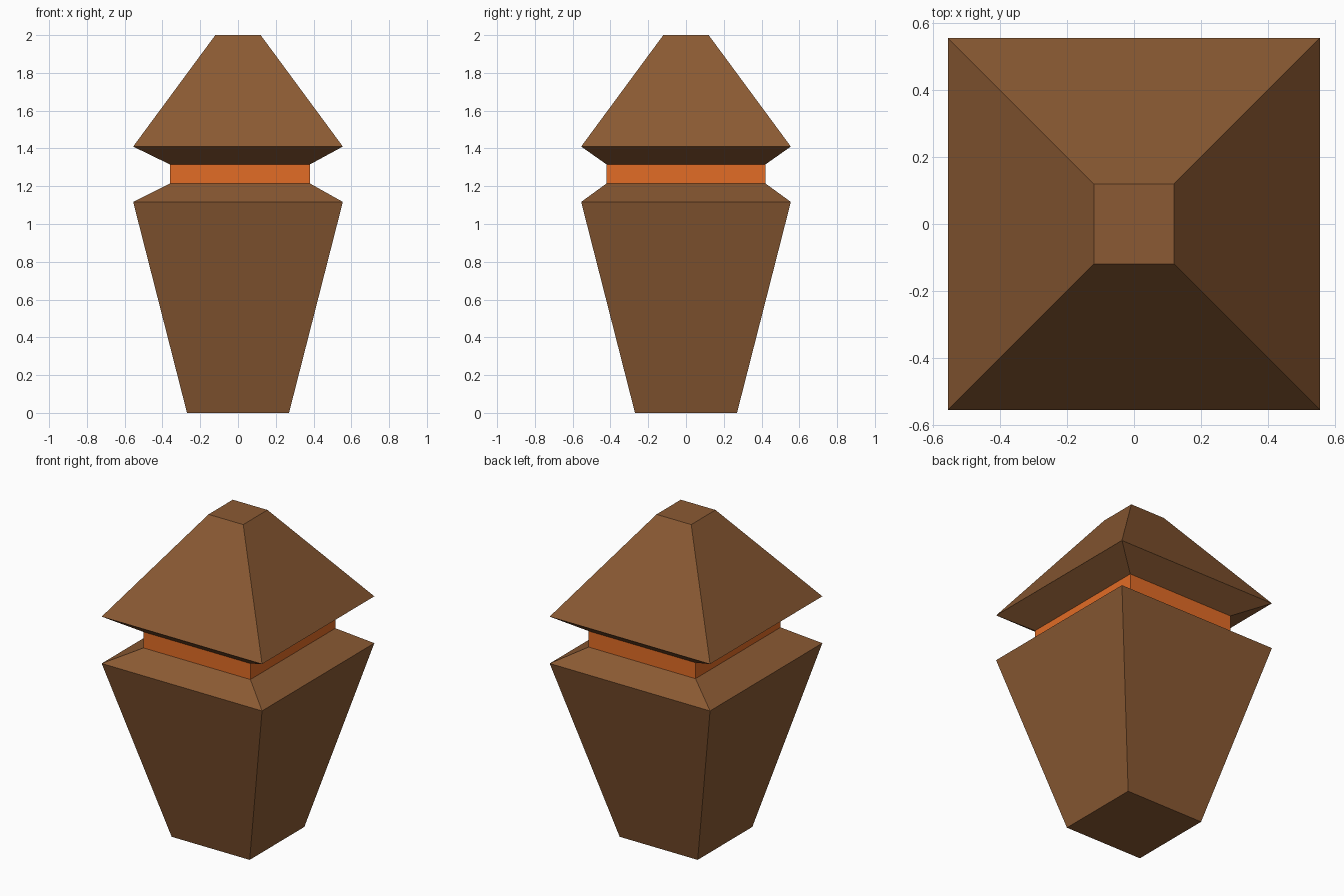
import bpy, bmesh

if "Cube" in bpy.data.objects:
    bpy.data.objects.remove(bpy.data.objects["Cube"])


def material(name, color):
    m = bpy.data.materials.new(name)
    m.diffuse_color = (*color, 1)
    m.use_nodes = True
    m.node_tree.nodes["Principled BSDF"].inputs["Base Color"].default_value = m.diffuse_color
    return m


def loft(name, rings, mat, cap_bottom=False, cap_top=False):
    """Skin rectangular rings given as (x_min, x_max, y_half, z)."""
    bm = bmesh.new()
    loops = [[bm.verts.new(p) for p in ((a, -y, z), (b, -y, z), (b, y, z), (a, y, z))]
             for a, b, y, z in rings]
    for low, high in zip(loops, loops[1:]):
        for i in range(4):
            j = (i + 1) % 4
            bm.faces.new((low[i], low[j], high[j], high[i]))
    if cap_bottom:
        bm.faces.new(loops[0][::-1])
    if cap_top:
        bm.faces.new(loops[-1])
    mesh = bpy.data.meshes.new(name)
    bm.to_mesh(mesh)
    bm.free()
    mesh.materials.append(mat)
    obj = bpy.data.objects.new(name, mesh)
    bpy.context.collection.objects.link(obj)


def square(half, z):
    return (-half, half, half, z)


wood = material("brown_wood", (0.258, 0.102, 0.033))
orange = material("orange_band", (0.76, 0.15, 0.019))

# The neck is slightly off centre in x and wider in y
neck_low = (-0.36, 0.38, 0.42, 1.215)
neck_high = (-0.36, 0.38, 0.42, 1.315)

# Tapered body with sloping shoulder
loft("body", [square(0.27, 0), square(0.555, 1.117), neck_low], wood, cap_bottom=True)
# Recessed neck band
loft("neck_band", [neck_low, neck_high], orange)
# Flared lid with flat tip
loft("lid", [neck_high, square(0.555, 1.41), square(0.12, 2.0)], wood, cap_top=True)
